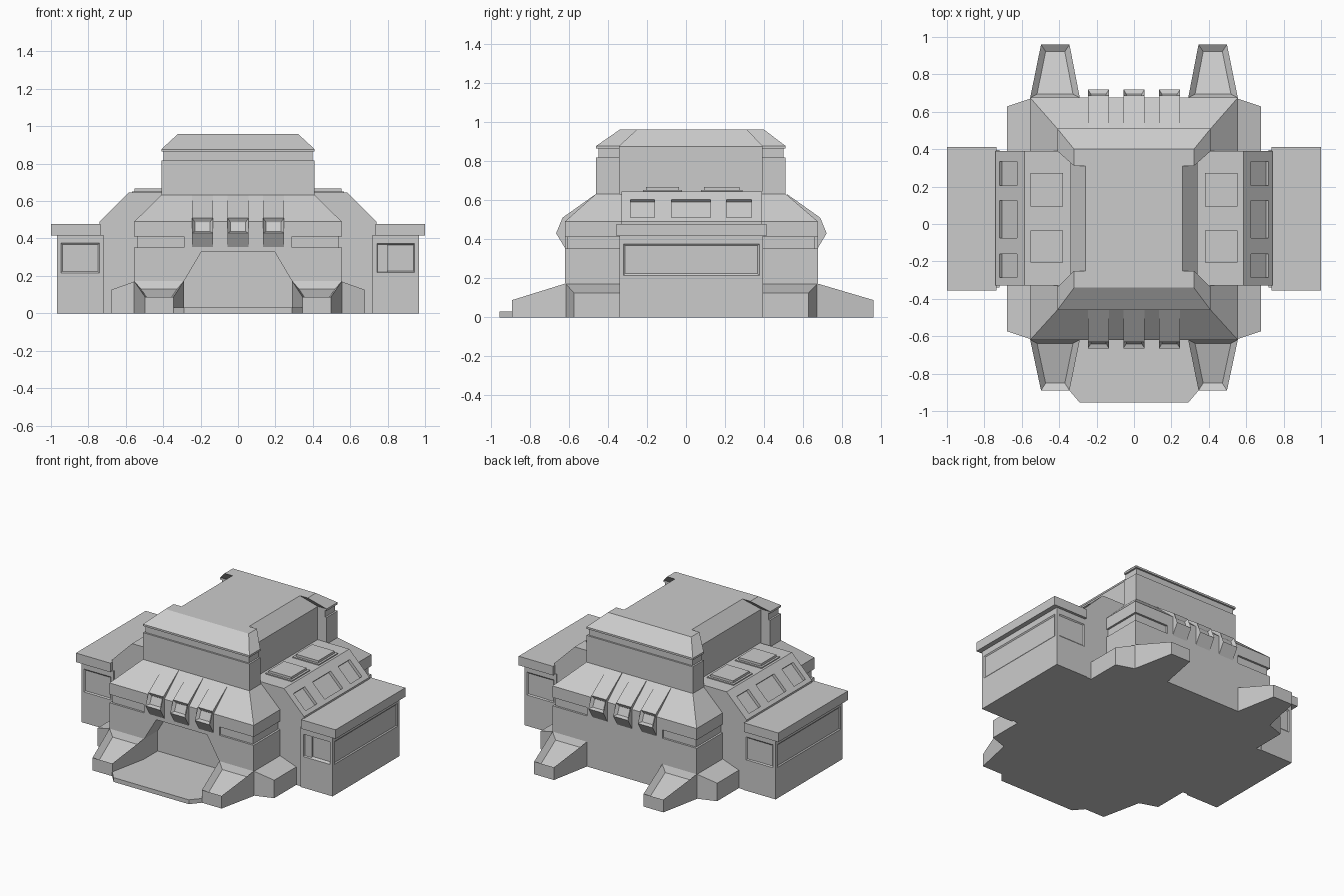
import bpy, bmesh

cube = bpy.data.objects.get("Cube")
if cube:
    bpy.data.objects.remove(cube, do_unlink=True)

grey = bpy.data.materials.new("plain grey")
grey.use_nodes = True
colour = (0.6, 0.6, 0.6, 1)
grey.diffuse_color = colour
grey.node_tree.nodes["Principled BSDF"].inputs["Base Color"].default_value = colour


def finish(name, bm):
    bmesh.ops.recalc_face_normals(bm, faces=bm.faces)
    mesh = bpy.data.meshes.new(name)
    bm.to_mesh(mesh)
    bm.free()
    mesh.materials.append(grey)
    obj = bpy.data.objects.new(name, mesh)
    bpy.context.collection.objects.link(obj)
    return obj


def skin(bm, rings):
    """Join matching point rings into a closed solid."""
    loops = [[bm.verts.new(p) for p in ring] for ring in rings]
    for a, b in zip(loops, loops[1:]):
        for i in range(len(a)):
            j = (i + 1) % len(a)
            bm.faces.new((a[i], a[j], b[j], b[i]))
    bm.faces.new(loops[0][::-1])
    bm.faces.new(loops[-1])
    bmesh.ops.recalc_face_normals(bm, faces=bm.faces)


def rect(x0, x1, y0, y1, z):
    return [(x0, y0, z), (x1, y0, z), (x1, y1, z), (x0, y1, z)]


def loft(name, levels):
    """Levels are (half width, y0, y1, z)."""
    bm = bmesh.new()
    skin(bm, [rect(-w, w, y0, y1, z) for w, y0, y1, z in levels])
    return finish(name, bm)


def prism(bm, points, axis, lo, hi):
    """Extrude a 2D outline along an axis."""
    def place(p, d):
        v = list(p)
        v.insert(axis, d)
        return v
    skin(bm, [[place(p, d) for p in points] for d in (lo, hi)])


def face_toward(bm, direction):
    bm.normal_update()
    return max(bm.faces, key=lambda f: sum(a * b for a, b in zip(f.normal, direction)))


def inset(bm, face, rim, depth):
    bmesh.ops.inset_region(bm, faces=[face], thickness=rim, use_even_offset=True)
    bmesh.ops.translate(bm, verts=face.verts, vec=face.normal * -depth)


def panel(bm, face, rim, groove, depth):
    """Framed panel: narrow groove around a raised centre."""
    inset(bm, face, rim, 0)
    inset(bm, face, groove, depth)


def cut(obj, bm, name):
    cutter = finish(name, bm)
    cutter.hide_render = True
    cutter.hide_viewport = True
    mod = obj.modifiers.new("cut", "BOOLEAN")
    mod.operation = "DIFFERENCE"
    mod.solver = "EXACT"
    mod.object = cutter


# Main body with a recessed band and sloping shoulders
W, F, B, G = 0.555, -0.62, 0.675, 0.014
body = loft("main_body", [
    (W, F, B, 0), (W, F, B, 0.352), (W - G, F + G, B - G, 0.352),
    (W - G, F + G, B - G, 0.41), (W, F, B, 0.41), (W, F, B, 0.49),
    (0.41, -0.46, 0.51, 0.632)])
loft("band_filler", [(0.29, F, B, 0.352), (0.29, F, B, 0.41)])

# Doorway recess and entrance ramp
bm = bmesh.new()
door = [(0.29, -0.1), (0.29, 0.17), (0.195, 0.33)]
prism(bm, door + [(-x, z) for x, z in reversed(door)], 1, -0.8, -0.47)
cut(body, bm, "doorway_cutter")
bm = bmesh.new()
edge = [(0.35, -0.4), (0.35, -0.885), (0.29, -0.955)]
prism(bm, edge + [(-x, y) for x, y in reversed(edge)], 2, 0, 0.03)
finish("entrance_ramp", bm)

# Upper tower: narrow middle and two wide banded ends with hipped roofs
loft("tower_middle", [(0.34, -0.36, 0.41, 0.6), (0.34, -0.36, 0.41, 0.875),
                      (0.26, -0.27, 0.33, 0.96)])
for name, outer, inner, roof_out, roof_in, s in (
        ("front_tower_end", -0.46, -0.34, -0.34, -0.25, 1),
        ("back_tower_end", 0.51, 0.39, 0.40, 0.31, -1)):
    g = 0.012
    loft(name, [
        (0.41, outer, inner, 0.6), (0.41, outer, inner, 0.818),
        (0.41 - g, outer + s * g, inner, 0.818), (0.41 - g, outer + s * g, inner, 0.864),
        (0.41, outer, inner, 0.864), (0.41, outer, inner, 0.877),
        (0.32, roof_out, roof_in, 0.96)])

# Vents on the front and back shoulders
for side, wall in ((-1, 0.62), (1, 0.675)):
    for i in (-1, 0, 1):
        bm = bmesh.new()
        outline = [(-0.16, 0.632), (0.012, 0.51), (0.045, 0.43), (-0.003, 0.35), (-0.06, 0.35)]
        prism(bm, [(side * (wall + d), z) for d, z in outline], 0, i * 0.19 - 0.057, i * 0.19 + 0.057)
        inset(bm, face_toward(bm, (0, side * 0.92, 0.38)), 0.016, 0.02)
        finish("front_vent" if side < 0 else "back_vent", bm)

# Sloping feet with sunken tops, and corner buttresses
for sx in (-1, 1):
    for side, wall, tip in ((-1, 0.62, 0.89), (1, 0.675, 0.96)):
        bm = bmesh.new()
        y0, y1 = side * wall, side * tip
        root = [(0.29, 0), (0.555, 0), (0.555, 0.172), (0.29, 0.172)]
        toe = [(0.345, 0), (0.497, 0), (0.497, 0.088), (0.345, 0.088)]
        skin(bm, [[(sx * x, y0, z) for x, z in root], [(sx * x, y1, z) for x, z in toe]])
        inset(bm, face_toward(bm, (0, side * 0.28, 0.95)), 0.03, 0.035)
        finish("foot", bm)

        bm = bmesh.new()
        ring = lambda x, y, z: [(sx * x, side * 0.3, 0), (sx * x, side * y, 0),
                                (sx * x, side * y, z), (sx * x, side * 0.3, z)]
        skin(bm, [ring(0.54, wall, 0.175), ring(0.68, wall - 0.047, 0.125)])
        finish("corner_buttress", bm)

for sx in (-1, 1):
    # Side wing with a sloping window bank
    bm = bmesh.new()
    outline = [(0.3, 0), (0.8, 0), (0.8, 0.44), (0.74, 0.44), (0.74, 0.49), (0.585, 0.645), (0.3, 0.645)]
    prism(bm, [(sx * x, z) for x, z in outline], 1, -0.33, 0.39)
    wing = finish("side_wing", bm)
    bm = bmesh.new()
    for y0, y1 in ((-0.285, -0.16), (-0.075, 0.125), (0.207, 0.335)):
        slot = [(0.614, 0.592), (0.708, 0.498), (0.75, 0.54), (0.656, 0.634)]
        slot[:2] = [(x - 0.003, z - 0.003) for x, z in slot[:2]]
        prism(bm, [(sx * x, z) for x, z in slot], 1, y0, y1)
    cut(wing, bm, "window_cutter")

    # Raised roof pads
    for y0, y1 in ((-0.22, -0.02), (0.078, 0.288)):
        bm = bmesh.new()
        x0, x1 = sorted((sx * 0.365, sx * 0.568))
        skin(bm, [rect(x0, x1, y0, y1, 0.64), rect(x0, x1, y0, y1, 0.652),
                  rect(x0 + 0.015, x1 - 0.015, y0 + 0.015, y1 - 0.015, 0.652),
                  rect(x0 + 0.015, x1 - 0.015, y0 + 0.015, y1 - 0.015, 0.668)])
        finish("roof_pad", bm)

    # Outer side room with framed panels
    bm = bmesh.new()
    x0, x1 = sorted((sx * 0.72, sx * 0.967))
    skin(bm, [rect(x0, x1, -0.34, 0.395, z) for z in (0, 0.195, 0.395, 0.42)])
    panels = [f for f in bm.faces if 0.2 < f.calc_center_median().z < 0.39 and f.normal.x * sx > -0.5]
    for f in panels:
        if sx > 0 and f.normal.y < -0.5:
            inset(bm, f, 0.022, 0)
            inset(bm, f, 0.008, 0.02)
        else:
            panel(bm, f, 0.02, 0.008, 0.006)
    finish("side_room", bm)

    # Overhanging roof slab
    bm = bmesh.new()
    x0, x1 = sorted((sx * 0.735, sx))
    skin(bm, [rect(x0, x1, -0.355, 0.413, z) for z in (0.415, 0.478)])
    finish("side_roof_slab", bm)
